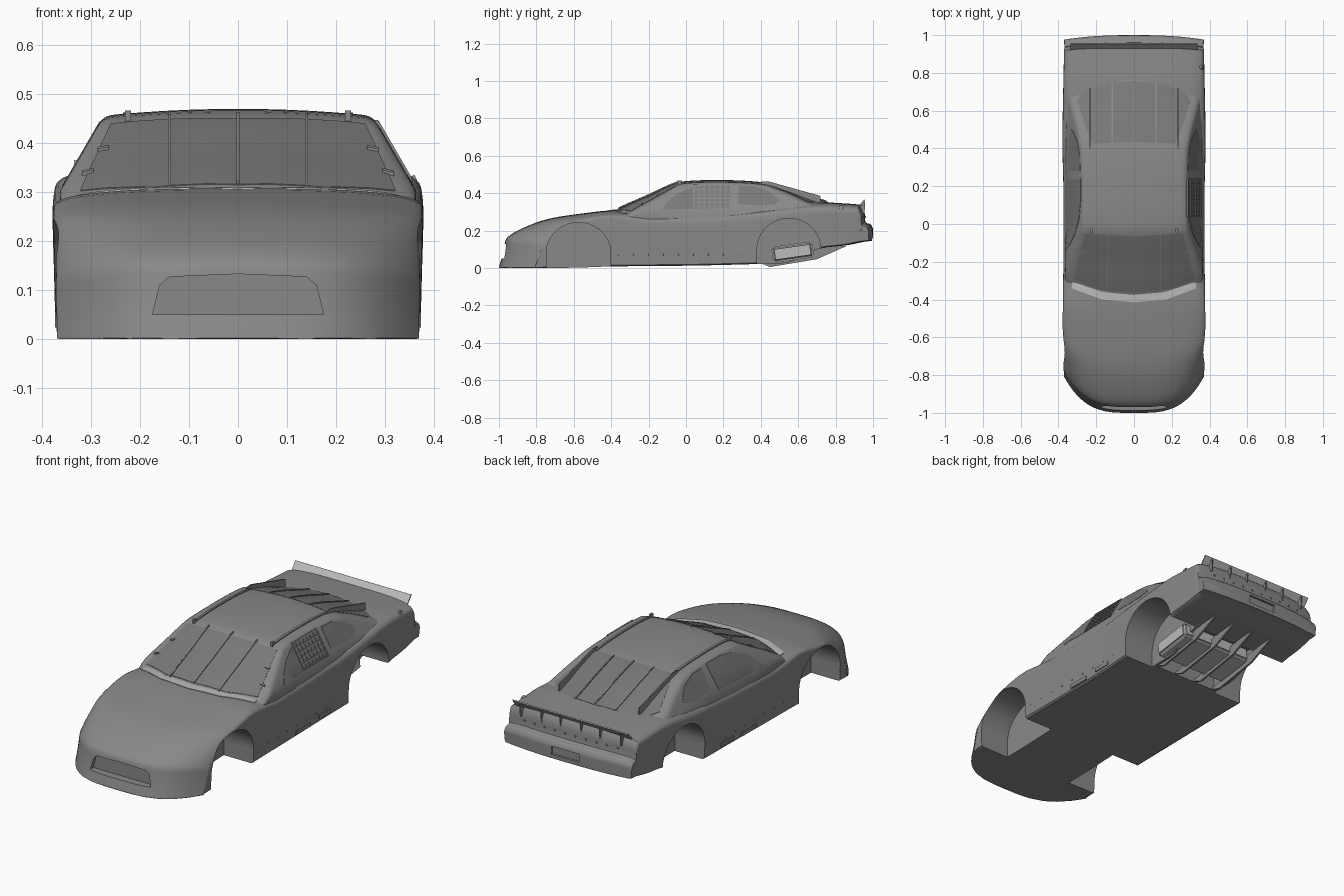
import bpy, bmesh, math
from mathutils import Matrix

if "Cube" in bpy.data.objects:
    bpy.data.objects.remove(bpy.data.objects["Cube"])

def clamp(v):
    return max(0.0, min(1.0, v))

def material(name, v):
    m = bpy.data.materials.new(name)
    m.diffuse_color = (v, v, v, 1)
    m.use_nodes = True
    m.node_tree.nodes["Principled BSDF"].inputs["Base Color"].default_value = m.diffuse_color
    return m

paint, glass, light = material('dark_grey', .25), material('dark_glass', .19), material('light_grey', .5)

def finish(name, bm):
    bmesh.ops.recalc_face_normals(bm, faces=bm.faces[:])
    me = bpy.data.meshes.new(name)
    bm.to_mesh(me)
    bm.free()
    me.materials.append(paint)
    ob = bpy.data.objects.new(name, me)
    bpy.context.collection.objects.link(ob)
    return ob

def recolour(ob, mat):
    ob.data.materials.clear()
    ob.data.materials.append(mat)

def smooth(ob, deg=35):
    bpy.ops.object.select_all(action='DESELECT')
    ob.select_set(True)
    bpy.context.view_layer.objects.active = ob
    bpy.ops.object.shade_smooth_by_angle(angle=math.radians(deg))

def spline(st, n):
    """Catmull-Rom through the station tuples."""
    out = []
    for i in range(len(st) - 1):
        p = [st[max(0, min(len(st) - 1, i + k))] for k in (-1, 0, 1, 2)]
        for t in (j / n for j in range(n)):
            out.append([0.5 * (2*b + (c - a)*t + (2*a - 5*b + 4*c - d)*t*t + (3*b - a - 3*c + d)*t**3)
                        for a, b, c, d in zip(*p)])
    return out + [list(st[-1])]

def loft(name, stations, section, n, inflate=0.0):
    """Skin mirrored half sections placed along y."""
    bm = bmesh.new()
    rings = []
    for s in spline(stations, n):
        half = section(s)
        rings.append([bm.verts.new(p) for p in half + [(-x, y, z) for x, y, z in half[-2:0:-1]]])
    for a, b in zip(rings, rings[1:]):
        for i in range(len(a)):
            k = (i + 1) % len(a)
            bm.faces.new((a[i], a[k], b[k], b[i]))
    bm.faces.new(rings[0])
    bm.faces.new(rings[-1])
    bmesh.ops.recalc_face_normals(bm, faces=bm.faces[:])
    bm.normal_update()
    for v, nrm in [(v, v.normal.copy()) for v in bm.verts]:
        v.co += nrm * inflate
    return finish(name, bm)

def prism(name, pts, axis, lo, hi):
    bm = bmesh.new()
    put = {'x': lambda a, b, h: (h, a, b), 'y': lambda a, b, h: (a, h, b), 'z': lambda a, b, h: (a, b, h)}[axis]
    r = [[bm.verts.new(put(a, b, h)) for a, b in pts] for h in (lo, hi)]
    bm.faces.new(r[0])
    bm.faces.new(r[1])
    for i in range(len(pts)):
        k = (i + 1) % len(pts)
        bm.faces.new((r[0][i], r[0][k], r[1][k], r[1][i]))
    return finish(name, bm)

def rect(a0, a1, b0, b1):
    return [(a0, b0), (a1, b0), (a1, b1), (a0, b1)]

def boolean(ob, other, op):
    m = ob.modifiers.new('cut', 'BOOLEAN')
    m.operation, m.object, m.solver = op, other, 'EXACT'
    bpy.context.view_layer.objects.active = ob
    bpy.ops.object.modifier_apply(modifier=m.name)

def cut(ob, *args):
    c = prism('cutter', *args)
    boolean(ob, c, 'DIFFERENCE')
    bpy.data.objects.remove(c)

# Main body: y, half width, underside, top
BODY = [(-1, .37, 0, .002), (-.995, .37, 0, .02), (-.984, .37, 0, .06), (-.973, .372, 0, .11),
        (-.966, .372, 0, .145), (-.95, .372, 0, .168), (-.9, .372, 0, .2), (-.8, .373, 0, .243),
        (-.7, .376, 0, .27), (-.55, .378, .003, .292), (-.4, .376, .008, .308), (-.2, .374, .01, .31),
        (0, .373, .012, .31), (.2, .374, .016, .315), (.4, .379, .022, .33), (.55, .378, .03, .345),
        (.7, .375, .1, .352), (.85, .372, .12, .345), (.925, .371, .134, .339), (.94, .37, .137, .335),
        (.955, .368, .14, .3), (.96, .368, .141, .245), (.985, .37, .144, .235), (.998, .37, .146, .215),
        (1, .368, .146, .2)]

def body_section(s):
    y, w, zb, zt = s
    fender = clamp((-.2 - y) / .2) * clamp((y + .95) / .2)
    zs, n = zb + (.75 + .12 * fender) * (zt - zb), 2.6 + 1.5 * clamp(y + .2)
    pts = [(w * f, zb) for f in (0, .2, .4, .6, .75, .88, .96)]
    pts += [(w * (.985 + .015 * f), zb + (zs - zb) * f) for f in (.03, .25, .5, .75)]
    for i in range(15):
        t = i / 14 * math.pi / 2
        pts.append((w * max(0, math.cos(t)) ** (2 / n) if i < 14 else 0, zs + (zt - zs) * math.sin(t) ** (2 / n)))
    front, rear = clamp((-.45 - y) / .5), clamp((y - .7) / .3)
    return [(x, y + .2 * front * (x / .375) ** 3.5 - .025 * rear * (x / .375) ** 2.5, z) for x, z in pts]

# Cabin: y, roof height, plan curvature
CABIN = [(-.42, .285, .75), (-.37, .312, .7), (-.3, .345, .6), (-.2, .388, .45), (-.1, .435, .3),
         (-.04, .458, .12), (.02, .466, 0), (.12, .47, 0), (.25, .469, 0), (.35, .464, 0), (.43, .455, -.1),
         (.5, .437, -.3), (.6, .405, -.5), (.7, .37, -.7), (.77, .348, -.8), (.82, .325, -.8)]

def cabin_section(s):
    y, zt, c = s
    side = lambda z: min(.364, .364 - .58 * (z - .302))
    b, zc = .22 + .06 * clamp((y - .25) / .15), zt - .014
    xc, za = side(zc), zc - .015
    pts = [(0, b), (.18, b)]
    pts += [(side(b + (za - b) * f), b + (za - b) * f) for f in (0, .25, .5, .75)]
    xb = xc - .03
    crown = lambda x: zc + .014 * (1 - (x / xc) ** 2)
    for t in (0, .25, .5, .75, 1):
        k = ((1 - t) ** 2, 2 * t * (1 - t), t * t)
        pts.append((k[0]*side(za) + k[1]*xc + k[2]*xb, k[0]*za + k[1]*(zc + .002) + k[2]*crown(xb)))
    pts += [(xb * f, crown(xb * f)) for f in (.8, .6, .4, .2, 0)]
    return [(x, y + c * x * x, z) for x, z in pts]

body = loft('body', BODY, body_section, 3)
cabin = loft('cabin', CABIN, cabin_section, 3)
smooth(cabin)

# Wheel wells, rear tunnel, grille opening and plate recess
def arch(cy, r, zc, rz):
    return [(cy - r, -.1), (cy + r, -.1)] + [(cy + r * math.cos(a), zc + rz * math.sin(a))
                                             for a in (math.pi * i / 28 for i in range(29))]
for sx in (-1, 1):
    cut(body, arch(-.575, .172, .08, .163), 'x', *sorted((sx * .2, sx * .5)))
    cut(body, arch(.55, .17, .1, .165), 'x', *sorted((sx * .201, sx * .5)))
cut(body, rect(.4, .719, -.1, .135), 'x', -.188, .188)
cut(body, [(-.175, .05), (.175, .05), (.16, .11), (.14, .127), (0, .133), (-.14, .127), (-.16, .11)], 'y', -1.2, -.945)
cut(body, rect(-.08, .08, .165, .208), 'y', .988, 1.2)
smooth(body)

# Surface-hugging parts: outline clipped by an inflated copy of the shell
skins = {'pane': loft('skin_pane', CABIN, cabin_section, 3, .0015),
         'strip': loft('skin_strip', CABIN, cabin_section, 3, .006),
         'hood': loft('skin_hood', BODY, body_section, 3, .003)}

def on_skin(name, skin, pts, axis, lo, hi):
    ob = prism(name, pts, axis, lo, hi)
    boolean(ob, skins[skin], 'INTERSECT')
    smooth(ob)
    recolour(ob, {'pane': glass, 'strip': paint, 'hood': light}[skin])

def sym(right):
    return right + [(-x, y) for x, y in reversed(right) if x > 0]

on_skin('windshield', 'pane', sym([(0, -.364), (.17, -.349), (.322, -.295), (.26, -.05), (0, -.065)]), 'z', .28, .6)
on_skin('rear_window', 'pane', sym([(0, .435), (.22, .425), (.25, .5), (.3, .65), (.27, .7), (.14, .745), (0, .757)]), 'z', .3, .6)
on_skin('cowl_strip', 'hood', sym([(0, -.375), (.17, -.36), (.325, -.305), (.33, -.34), (.17, -.4), (0, -.415)]), 'z', .26, .4)
front_win = [(-.13, .312), (.23, .322), (.24, .445), (.12, .444), (.03, .43), (-.05, .395), (-.11, .345)]
quarter_win = [(.28, .342), (.28, .44), (.36, .437), (.44, .412), (.49, .375), (.5, .355), (.47, .34), (.39, .333)]
for sx, tag in ((-1, 'right'), (1, 'left')):
    span = sorted((sx * .2, sx * .5))
    on_skin('front_window_' + tag, 'pane', front_win, 'x', *span)
    on_skin('quarter_window_' + tag, 'pane', quarter_win, 'x', *span)
    x = sx * .225
    on_skin('roof_rail_' + tag, 'strip', rect(x - .006, x + .006, -.04, .42), 'z', .4, .6)
    prism('rear_fin_' + tag, [(.4, .44), (.4, .461), (.44, .463), (.72, .385), (.72, .33)], 'x', sx*.232 - .003, sx*.232 + .003)
    prism('roof_clip_' + tag, rect(-.045, -.025, .44, .467), 'x', x - .006, x + .006)
    for cx, cy in ((.275, -.15), (.307, -.235)):
        on_skin('glass_clip_' + tag, 'strip', rect(sx*cx - .012, sx*cx + .012, cy - .004, cy + .004), 'z', .3, .6)
for x in (-.14, 0, .14):
    on_skin('windshield_brace', 'strip', rect(x - .003, x + .003, -.362, -.04), 'z', .3, .6)
for x in (-.115, 0, .115):
    on_skin('rear_window_brace', 'strip', rect(x - .003, x + .003, .43, .75), 'z', .3, .6)

# Window net on the driver side
for i in range(8):
    y = .042 + i * .028
    on_skin('net_upright', 'strip', rect(y - .004, y + .004, .322, .447), 'x', .24, .5)
for i in range(6):
    z = .326 + i * .0235
    on_skin('net_strap', 'strip', rect(.038, .242, z - .003, z + .003), 'x', .24, .5)
for ob in skins.values():
    bpy.data.objects.remove(ob)

# Spoiler with braces
recolour(prism('spoiler', [(.92, .326), (.926, .324), (.958, .363), (.952, .366)], 'x', -.335, .335), light)
for x in (-.29, -.17, -.06, .06, .17, .29):
    prism('spoiler_brace', [(.93, .325), (.954, .358), (.957, .352), (.955, .29), (.945, .29)], 'x', x - .003, x + .003)

# Underside strakes and fuel tank
for x in (-.18, -.06, .06, .18):
    prism('diffuser_strake', [(.385, .03), (.45, .005), (.7, .047), (.86, .118), (.72, .11), (.6, .07)], 'x', x - .005, x + .005)
bm = bmesh.new()
bmesh.ops.create_cube(bm, size=1, matrix=Matrix.Translation((.03, .57, .085)) @ Matrix.Rotation(math.radians(8), 4, 'X')
                      @ Matrix.Diagonal((.42, .22, .085, 1)))
bmesh.ops.bevel(bm, geom=bm.edges[:], offset=.014, segments=3, affect='EDGES')
tank = finish('fuel_tank', bm)
smooth(tank)
recolour(tank, light)

# Rocker vents, rivets and fuel filler
def dots(name, places, r):
    bm = bmesh.new()
    for p in places:
        bmesh.ops.create_uvsphere(bm, u_segments=8, v_segments=6, radius=r, matrix=Matrix.Translation(p))
    smooth(finish(name, bm))

for sx in (-1, 1):
    for y0, y1, z in ((-.05, .07, .034), (.14, .24, .045)):
        prism('rocker_vent', rect(y0, y1, z - .01, z + .01), 'x', *sorted((sx * .35, sx * .3735)))
    dots('rocker_rivets', [(sx * .369, -.36 + i * .08, .07) for i in range(9)], .004)
dots('tail_rivets', [(-.27 + i * .06, .957 - .025 * .85 * abs((-.27 + i * .06) / .375) ** 2.5, .272) for i in range(10)], .005)
bm = bmesh.new()
bmesh.ops.create_cone(bm, cap_ends=True, segments=20, radius1=.014, radius2=.012, depth=.03,
                      matrix=Matrix.Translation((.352, .83, .318)) @ Matrix.Rotation(math.radians(65), 4, 'Y'))
smooth(finish('fuel_filler', bm))
